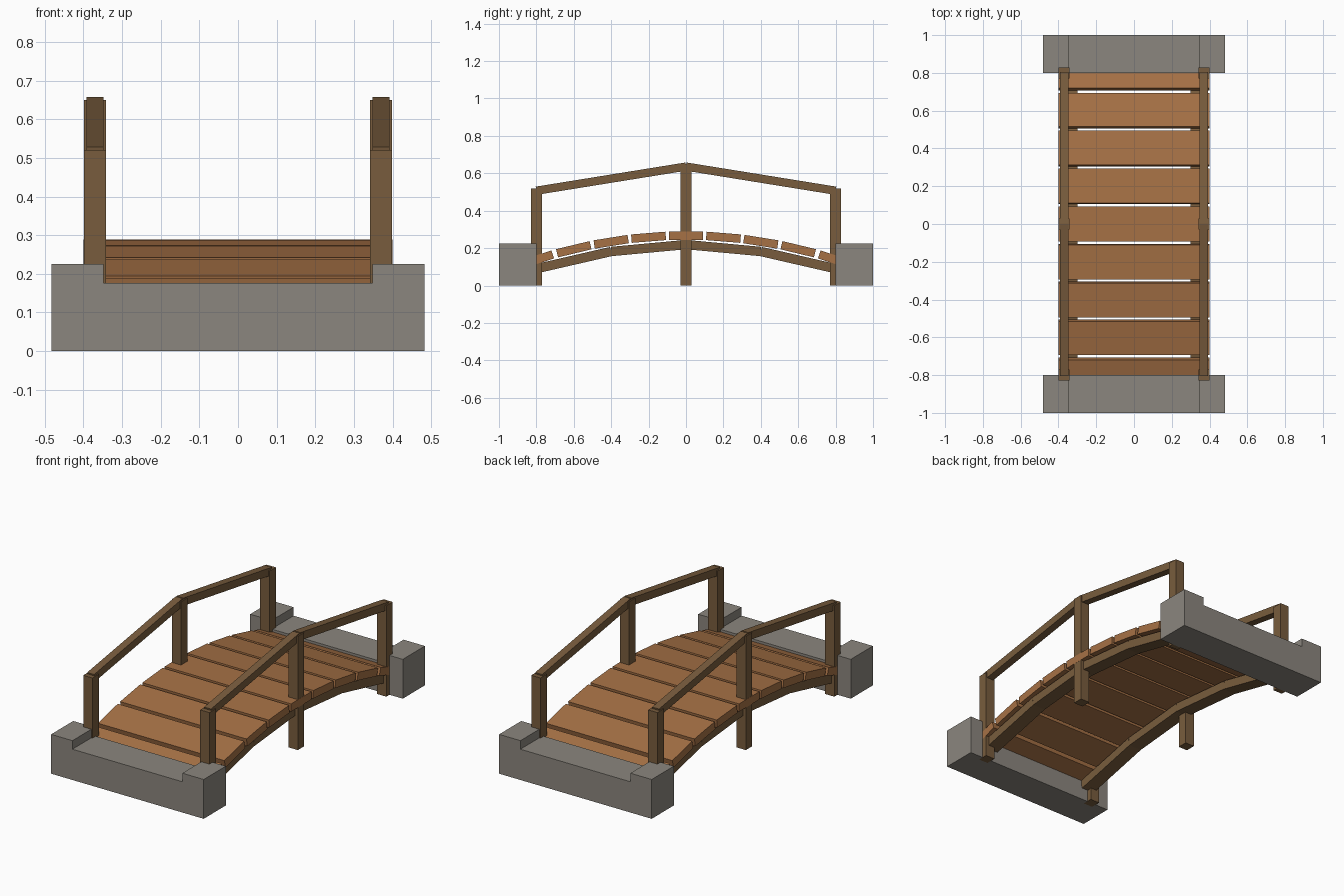
import bpy
import bmesh
from math import atan, atan2, hypot
from mathutils import Matrix, Vector

if "Cube" in bpy.data.objects:
    bpy.data.objects.remove(bpy.data.objects["Cube"])


def material(name, rgb):
    m = bpy.data.materials.new(name)
    m.use_nodes = True
    m.diffuse_color = (*rgb, 1)
    m.node_tree.nodes["Principled BSDF"].inputs["Base Color"].default_value = (*rgb, 1)
    return m


dark_wood = material("dark wood", (0.19, 0.108, 0.047))
plank_wood = material("plank wood", (0.38, 0.165, 0.06))
stone = material("grey stone", (0.26, 0.24, 0.21))


def add_object(name, bm, mat):
    bmesh.ops.recalc_face_normals(bm, faces=bm.faces)
    mesh = bpy.data.meshes.new(name)
    bm.to_mesh(mesh)
    bm.free()
    mesh.materials.append(mat)
    ob = bpy.data.objects.new(name, mesh)
    bpy.context.collection.objects.link(ob)
    return ob


def box(name, centre, size, mat, tilt=0):
    """Box of the given size, tilted about the x axis."""
    bm = bmesh.new()
    bmesh.ops.create_cube(bm, size=1, matrix=Matrix.Diagonal((*size, 1)))
    ob = add_object(name, bm, mat)
    ob.location = centre
    ob.rotation_euler.x = tilt
    return ob


def beam(name, x, start, end, width, depth):
    """Timber running between two (y, z) points at a fixed x."""
    dy, dz = end[0] - start[0], end[1] - start[1]
    centre = (x, (start[0] + end[0]) / 2, (start[1] + end[1]) / 2)
    box(name, centre, (width, hypot(dy, dz), depth), dark_wood, atan2(dz, dy))


def post(name, x, y, height):
    box(name, (x, y, height / 2), (0.058, 0.058, height), dark_wood)


# Stone abutments: a block with a shallow channel between two kerbs
def abutment(name, y):
    half = [(0.483, 0), (0.483, 0.225), (0.348, 0.225), (0.348, 0.176)]
    outline = half + [(-x, z) for x, z in reversed(half)]
    bm = bmesh.new()
    face = bm.faces.new([bm.verts.new((x, y - 0.1, z)) for x, z in outline])
    grown = bmesh.ops.extrude_face_region(bm, geom=[face])
    moved = [v for v in grown["geom"] if isinstance(v, bmesh.types.BMVert)]
    bmesh.ops.translate(bm, verts=moved, vec=Vector((0, 0.2, 0)))
    add_object(name, bm, stone)


abutment("front_abutment", -0.9)
abutment("back_abutment", 0.9)

# Deck planks following a shallow arch
for i in range(-4, 5):
    y = i * 0.2
    box(f"deck_plank_{i + 5}", (0, y, 0.266 - 0.2 * y * y),
        (0.8, 0.184, 0.045), plank_wood, atan(-0.4 * y))

# Posts, handrails and arched stringers on both sides
stringer = [(-0.8, 0.09), (-0.4, 0.182), (0, 0.219), (0.4, 0.182), (0.8, 0.09)]
rail = [(-0.8, 0.507), (0, 0.636), (0.8, 0.507)]
for side, x in (("left", 1), ("right", -1)):
    post(f"{side}_front_post", x * 0.37, -0.8, 0.52)
    post(f"{side}_middle_post", x * 0.37, 0, 0.65)
    post(f"{side}_back_post", x * 0.37, 0.8, 0.52)
    for n, (a, b) in enumerate(zip(rail, rail[1:]), 1):
        beam(f"{side}_handrail_{n}", x * 0.37, a, b, 0.044, 0.044)
    for n, (a, b) in enumerate(zip(stringer, stringer[1:]), 1):
        beam(f"{side}_stringer_{n}", x * 0.34, a, b, 0.08, 0.05)
